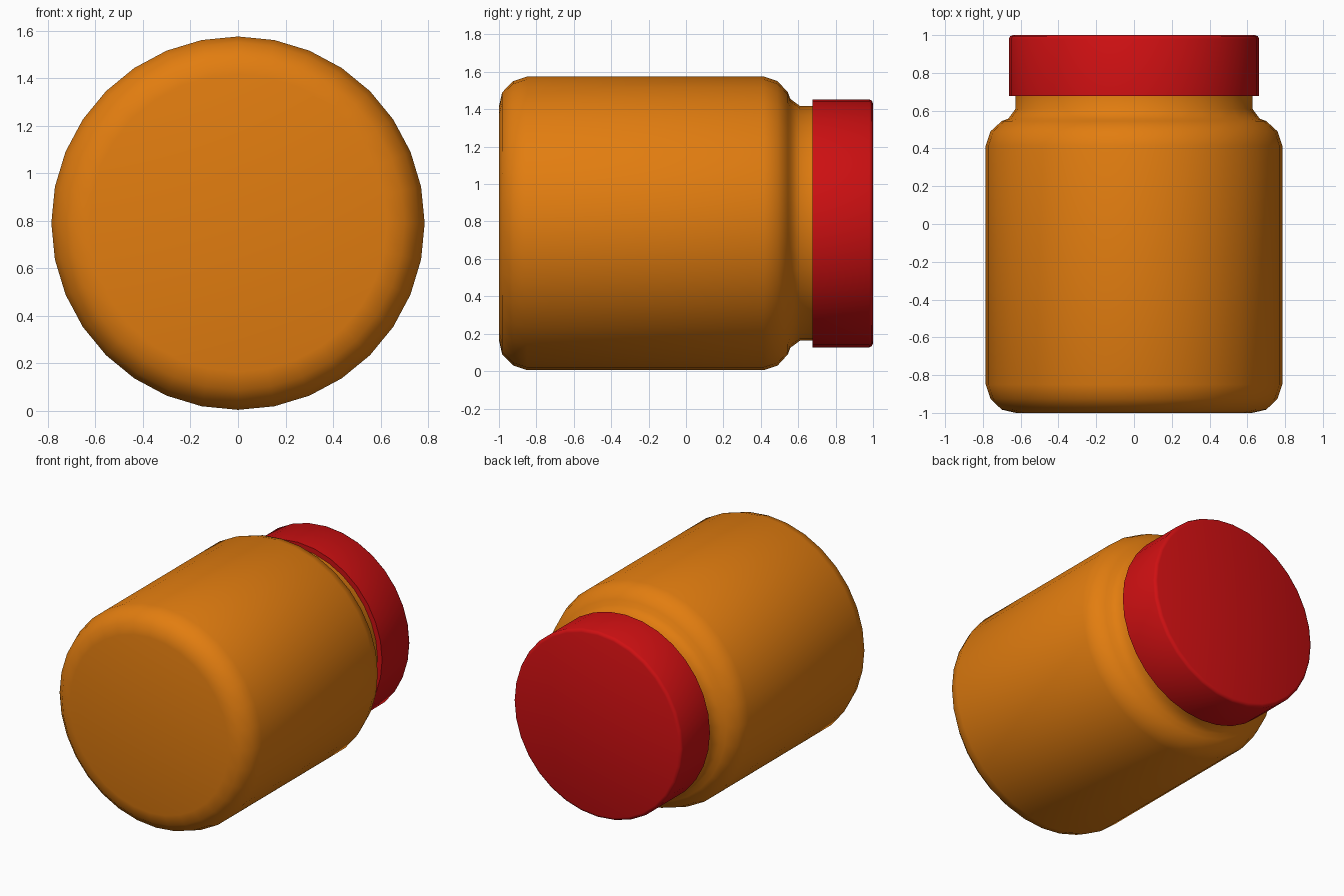
import bpy
import bmesh
import math
from mathutils import Matrix, Vector

if "Cube" in bpy.data.objects:
    bpy.data.objects.remove(bpy.data.objects["Cube"], do_unlink=True)

AXIS_HEIGHT = 0.79
SIDES = 32


def make_material(name, color):
    mat = bpy.data.materials.new(name)
    mat.use_nodes = True
    mat.diffuse_color = color
    mat.node_tree.nodes["Principled BSDF"].inputs["Base Color"].default_value = color
    return mat


def lathe(name, profile, mat):
    """Turn (y, radius) points around the horizontal y axis and cap both ends."""
    bm = bmesh.new()
    points = [bm.verts.new((radius, y, 0)) for y, radius in profile]
    edges = [bm.edges.new(pair) for pair in zip(points, points[1:])]
    bmesh.ops.spin(bm, geom=points + edges, cent=(0, 0, 0), axis=(0, 1, 0),
                   angle=math.tau, steps=SIDES, use_merge=True)
    bmesh.ops.remove_doubles(bm, verts=bm.verts, dist=0.0005)
    bmesh.ops.holes_fill(bm, edges=[e for e in bm.edges if e.is_boundary], sides=0)
    bmesh.ops.recalc_face_normals(bm, faces=bm.faces)
    mesh = bpy.data.meshes.new(name)
    bm.to_mesh(mesh)
    bm.free()
    mesh.materials.append(mat)
    obj = bpy.data.objects.new(name, mesh)
    obj.location.z = AXIS_HEIGHT
    bpy.context.collection.objects.link(obj)
    bpy.ops.object.select_all(action="DESELECT")
    obj.select_set(True)
    bpy.context.view_layer.objects.active = obj
    bpy.ops.object.shade_smooth_by_angle(angle=math.radians(50))
    return obj


orange = make_material("amber orange", (0.76, 0.205, 0.005, 1))
red = make_material("lid red", (0.62, 0.005, 0.006, 1))

# Jar lying on its side: rounded base, straight wall, shoulder and neck
lathe("jar_body", [
    (-1.0, 0.625), (-0.983, 0.70), (-0.925, 0.76), (-0.85, 0.785),
    (0.415, 0.785), (0.49, 0.76), (0.545, 0.70), (0.558, 0.665),
    (0.61, 0.627), (0.70, 0.627),
], orange)

# Screw lid with a small bevel on its outer rim
lathe("jar_lid", [
    (0.677, 0.663), (0.98, 0.663), (0.994, 0.656), (1.0, 0.64),
], red)
